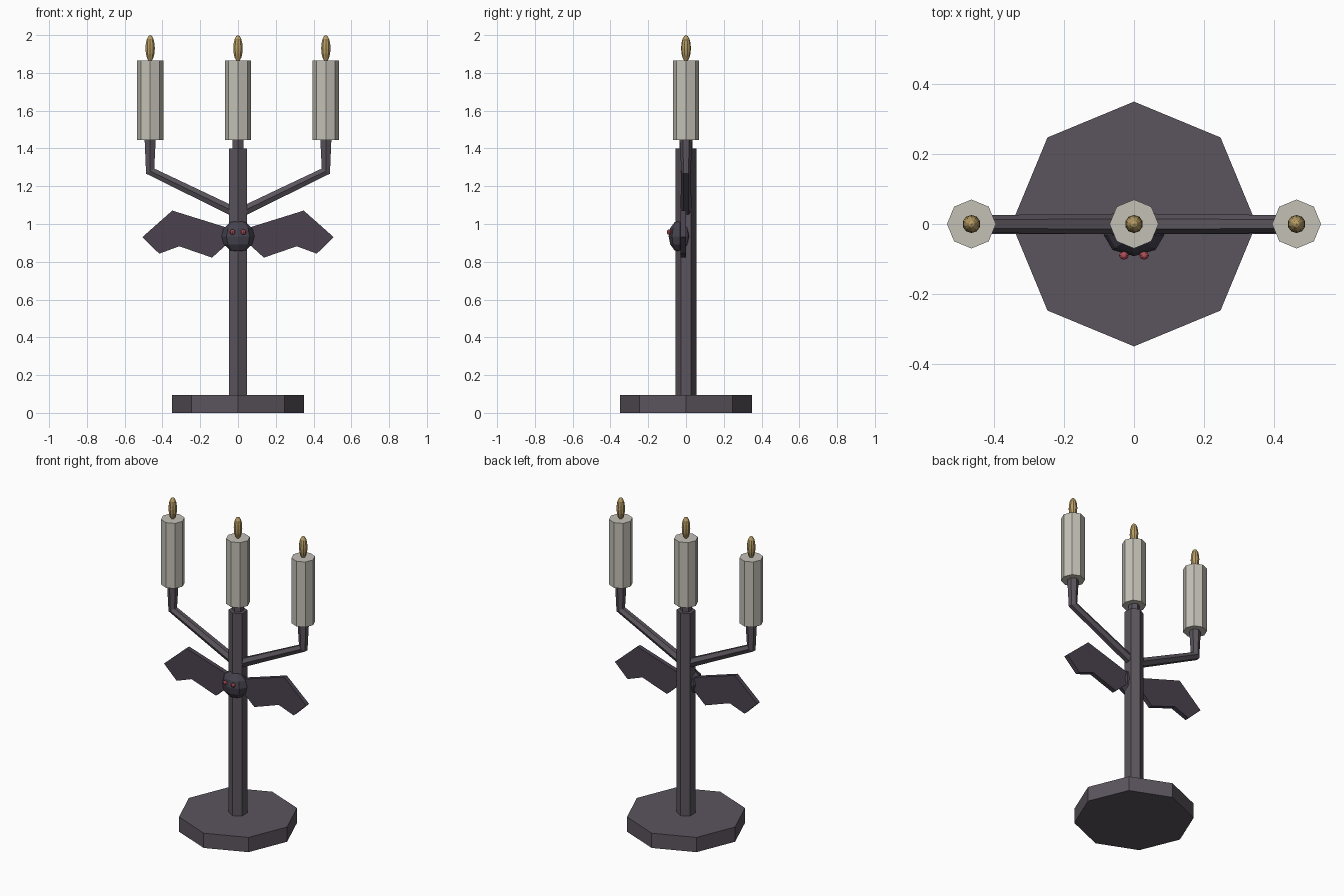
import bpy, bmesh
from math import cos, sin, pi
from mathutils import Vector, Matrix

if "Cube" in bpy.data.objects:
    bpy.data.objects.remove(bpy.data.objects["Cube"])


def material(name, r, g, b):
    m = bpy.data.materials.new(name)
    m.diffuse_color = (r, g, b, 1)
    m.use_nodes = True
    m.node_tree.nodes["Principled BSDF"].inputs["Base Color"].default_value = m.diffuse_color
    return m


IRON = material("iron", 0.105, 0.09, 0.11)
WAX = material("wax", 0.55, 0.53, 0.47)
FLAME = material("flame", 0.48, 0.34, 0.13)
WING = material("wing", 0.07, 0.055, 0.08)
BODY = material("body", 0.06, 0.055, 0.075)
EYE = material("eye", 0.45, 0.08, 0.10)


def finish(name, bm, mat):
    bmesh.ops.recalc_face_normals(bm, faces=bm.faces)
    me = bpy.data.meshes.new(name)
    bm.to_mesh(me)
    bm.free()
    me.materials.append(mat)
    ob = bpy.data.objects.new(name, me)
    bpy.context.collection.objects.link(ob)
    return ob


def tube(name, path, radii, sides, mat):
    """Mitred sweep of a regular polygon along a path in the xz plane."""
    bm = bmesh.new()
    pts = [Vector((x, 0, z)) for x, z in path]
    dirs = [(b - a).normalized() for a, b in zip(pts, pts[1:])]
    rings = []
    for i, (p, r) in enumerate(zip(pts, radii)):
        d0, d1 = dirs[max(i - 1, 0)], dirs[min(i, len(dirs) - 1)]
        t = (d0 + d1).normalized()
        n = Vector((t.z, 0, -t.x)) / t.dot(d1)
        rings.append([bm.verts.new(p + Vector((0, r * cos(a), 0)) + n * r * sin(a))
                      for a in (2 * pi * k / sides for k in range(sides))])
    for a, b in zip(rings, rings[1:]):
        for k in range(sides):
            j = (k + 1) % sides
            bm.faces.new((a[k], a[j], b[j], b[k]))
    bm.faces.new(rings[0])
    bm.faces.new(rings[-1])
    return finish(name, bm, mat)


def ellipsoid(name, loc, size, segs, rings, mat):
    bm = bmesh.new()
    bmesh.ops.create_uvsphere(bm, u_segments=segs, v_segments=rings, radius=1,
                              matrix=Matrix.LocRotScale(Vector(loc), None, Vector(size)))
    return finish(name, bm, mat)


# Base and pole
tube("base", [(0, 0), (0, 0.095)], [0.35, 0.35], 8, IRON)
tube("pole", [(0, 0), (0, 1.4)], [0.055, 0.055], 6, IRON)
tube("centre_holder", [(0, 1.39), (0, 1.45)], [0.034, 0.034], 6, IRON)

# Candles with flames
for side, x in (("left", -0.465), ("centre", 0), ("right", 0.465)):
    tube(side + "_candle", [(x, 1.445), (x, 1.865)], [0.07, 0.07], 8, WAX)
    ellipsoid(side + "_flame", (x, 0, 1.93), (0.026, 0.026, 0.07), 10, 8, FLAME)

# Bat body
ellipsoid("bat_body", (0, -0.031, 0.935), (0.087, 0.061, 0.085), 8, 6, BODY)

# Mirrored arms, wings and eyes
OUTLINE = [(0.04, 0.975), (0.348, 1.071), (0.507, 0.93), (0.417, 0.843),
           (0.311, 0.882), (0.137, 0.822), (0.04, 0.91)]
for side, s in (("left", -1), ("right", 1)):
    tube(side + "_arm", [(0, 1.055), (s * 0.465, 1.28), (s * 0.465, 1.45)],
         [0.03, 0.025, 0.034], 6, IRON)
    ellipsoid(side + "_eye", (s * 0.029, -0.09, 0.957), (0.014, 0.012, 0.014), 8, 6, EYE)
    bm = bmesh.new()
    face = bm.faces.new([bm.verts.new((s * x, -0.029, z)) for x, z in OUTLINE])
    ext = bmesh.ops.extrude_face_region(bm, geom=[face], use_keep_orig=True)
    bmesh.ops.translate(bm, vec=(0, 0.029, 0),
                        verts=[v for v in ext["geom"] if isinstance(v, bmesh.types.BMVert)])
    finish(side + "_wing", bm, WING)
